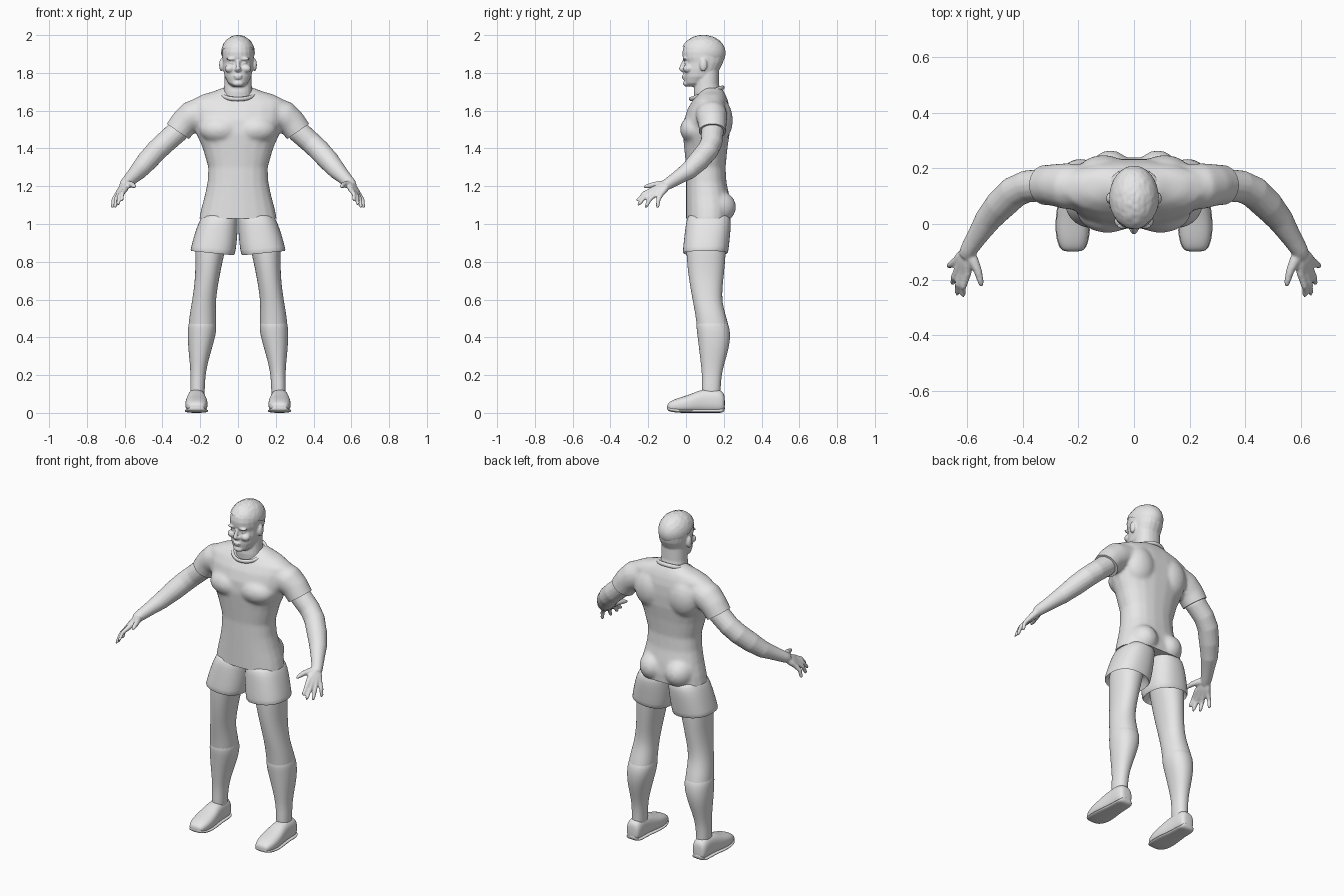
import bpy, bmesh, math
from mathutils import Vector, noise

if "Cube" in bpy.data.objects:
    bpy.data.objects.remove(bpy.data.objects["Cube"])

GREY = bpy.data.materials.new("plain grey")
GREY.use_nodes = True
GREY.diffuse_color = (0.8, 0.8, 0.8, 1)
GREY.node_tree.nodes["Principled BSDF"].inputs["Base Color"].default_value = (0.8, 0.8, 0.8, 1)


def ring(c, u, v, p=2.0, n=20):
    """Superellipse of points around c, spanned by the half axes u and v."""
    pts = []
    for i in range(n):
        a = math.tau * (i + 0.5) / n
        k, s = math.cos(a), math.sin(a)
        pts.append(Vector(c) + Vector(u) * math.copysign(abs(k) ** (2 / p), k)
                   + Vector(v) * math.copysign(abs(s) ** (2 / p), s))
    return pts


def flat_ring(z, cx, hw, front, back, p=2.2, tilt=0.0):
    return ring((cx, (front + back) / 2, z), (hw, 0, tilt), (0, (back - front) / 2, 0), p)


def loft(bm, rings):
    """Closed skin through rings of equal point count."""
    rows = [[bm.verts.new(q) for q in r] for r in rings]
    n = len(rows[0])
    for a, b in zip(rows, rows[1:]):
        for i in range(n):
            bm.faces.new((a[i], a[(i + 1) % n], b[(i + 1) % n], b[i]))
    bm.faces.new(rows[0][::-1])
    bm.faces.new(rows[-1])


def tube(bm, path):
    """Round limb through (x, y, z, radius) stations."""
    pts = [Vector(q[:3]) for q in path]
    rings = []
    for i, c in enumerate(pts):
        t = (pts[min(i + 1, len(pts) - 1)] - pts[max(i - 1, 0)]).normalized()
        u = t.cross(Vector((0, 0.8, 0.6))).normalized()
        rings.append(ring(c, u * path[i][3], t.cross(u) * path[i][3], 2, 16))
    loft(bm, rings)


def blob(bm, c, size):
    vs = bmesh.ops.create_icosphere(bm, subdivisions=3, radius=1)["verts"]
    for v in vs:
        v.co = Vector(c) + Vector([a * b for a, b in zip(v.co, size)])


def mirror(bm):
    out = bmesh.ops.duplicate(bm, geom=bm.verts[:] + bm.edges[:] + bm.faces[:])["geom"]
    for v in out:
        if isinstance(v, bmesh.types.BMVert):
            v.co.x *= -1


def shade(me, angle=50):
    for f in me.polygons:
        f.use_smooth = True
    me.set_sharp_from_angle(angle=math.radians(angle))


def finish(name, bm, voxel=0, relax=0, subdiv=0):
    """Make the object, blending overlapping shapes or subdividing them."""
    bmesh.ops.recalc_face_normals(bm, faces=bm.faces[:])
    me = bpy.data.meshes.new(name)
    bm.to_mesh(me)
    bm.free()
    me.materials.append(GREY)
    ob = bpy.data.objects.new(name, me)
    bpy.context.collection.objects.link(ob)
    if voxel:
        m = ob.modifiers.new("blend", "REMESH")
        m.mode, m.voxel_size = "VOXEL", voxel
        m = ob.modifiers.new("relax", "SMOOTH")
        m.factor, m.iterations = 0.5, relax
    if subdiv:
        m = ob.modifiers.new("round", "SUBSURF")
        m.levels = m.render_levels = subdiv
    bpy.context.view_layer.update()
    deps = bpy.context.evaluated_depsgraph_get()
    ob.data = bpy.data.meshes.new_from_object(ob.evaluated_get(deps))
    ob.modifiers.clear()
    if not ob.data.materials:
        ob.data.materials.append(GREY)
    shade(ob.data)
    return ob


# Shirt: sleeves, chest, shoulder blades and seat blended with the torso
bm = bmesh.new()
tube(bm, [(.1, .13, 1.585, .075), (.19, .132, 1.59, .083), (.245, .136, 1.57, .083),
          (.285, .14, 1.535, .076), (.32, .14, 1.488, .072), (.36, .14, 1.43, .072)])
blob(bm, (.095, .045, 1.5), (.11, .077, .075))
blob(bm, (.11, .17, 1.55), (.1, .078, .12))
blob(bm, (.085, .165, 1.09), (.085, .1, .09))
mirror(bm)
torso = [(.98, .205, 0, .235), (1.03, .206, 0, .238), (1.08, .196, 0, .24), (1.15, .177, 0, .23),
         (1.22, .162, 0, .215), (1.3, .158, 0, .21), (1.4, .187, -.01, .22), (1.48, .222, -.018, .232),
         (1.55, .24, -.012, .235), (1.61, .25, .008, .232), (1.655, .25, .035, .222),
         (1.685, .19, .06, .21), (1.702, .13, .075, .2), (1.72, .085, .09, .19)]
loft(bm, [flat_ring(z, 0, w, f, b, 2.3) for z, w, f, b in torso])
shirt = finish("shirt", bm, .01, 7)

# Straight cuts at the hem and the sleeve ends
bm = bmesh.new()
bm.from_mesh(shirt.data)
cuts = [(0, (0, 0, 1.03), (0, 0, -1))]
cuts += [(s, (s * .318, .14, 1.49), (s * .57, 0, -.82)) for s in (1, -1)]
for s, point, normal in cuts:
    faces = [f for f in bm.faces if s == 0 or f.calc_center_median().x * s > .245]
    edges = list({e for f in faces for e in f.edges})
    verts = list({v for f in faces for v in f.verts})
    bmesh.ops.bisect_plane(bm, geom=verts + edges + faces, plane_co=point,
                           plane_no=normal, clear_outer=True)
bmesh.ops.holes_fill(bm, edges=[e for e in bm.edges if e.is_boundary], sides=0)
bm.to_mesh(shirt.data)
bm.free()
shade(shirt.data)

# Collar
bpy.ops.mesh.primitive_torus_add(major_radius=.09, minor_radius=.009, major_segments=40,
                                 minor_segments=10, location=(0, .11, 1.692),
                                 rotation=(math.radians(20), 0, 0))
collar = bpy.context.object
collar.name = "collar"
collar.scale = (1.03, 1, 1.3)
collar.data.materials.append(GREY)
shade(collar.data)

# Shorts with hollow leg openings
bm = bmesh.new()
loft(bm, [flat_ring(.9, .14, .095, 0, .21), flat_ring(.845, .136, .11, -.01, .215, 2.4, .012),
          flat_ring(.842, .136, .12, -.02, .225, 2.4, .012), flat_ring(.9, .124, .118, -.014, .23, 2.4, .008),
          flat_ring(.97, .112, .112, -.006, .238, 2.4), flat_ring(1.03, .1, .1, .002, .24, 2.4),
          flat_ring(1.06, .09, .085, .02, .22, 2.4)])
mirror(bm)
finish("shorts", bm, subdiv=1)

# Legs and socks share one set of sections
leg = [(.95, .135, .09, 0, .215), (.84, .15, .077, 0, .212), (.72, .162, .064, .012, .2),
       (.6, .18, .062, .034, .187), (.515, .187, .071, .05, .212), (.43, .19, .075, .06, .235),
       (.35, .2, .062, .07, .227), (.27, .207, .046, .08, .203), (.2, .212, .036, .088, .185),
       (.12, .215, .037, .085, .18), (.05, .215, .03, .09, .18)]
bm = bmesh.new()
loft(bm, [flat_ring(*r) for r in leg])
mirror(bm)
finish("legs", bm, subdiv=2)
bm = bmesh.new()
loft(bm, [flat_ring(z, c, w + .003, f - .003, b + .003) for z, c, w, f, b in leg if z < .52])
mirror(bm)
finish("socks", bm, subdiv=2)

# Shoes and soles: stations run from toe to heel
shoe = [(-.1, .03, .015, .045), (-.085, .047, .006, .062), (-.04, .06, 0, .08), (.02, .06, 0, .097),
        (.07, .052, 0, .12), (.12, .047, 0, .128), (.17, .047, 0, .126), (.195, .041, 0, .112),
        (.206, .026, .015, .09)]
for name, grow, low in (("shoes", 0, False), ("soles", .003, True)):
    bm = bmesh.new()
    rings = []
    for y, w, bottom, top in shoe:
        top = bottom + .022 if low else top
        rings.append(ring((.22, y, (bottom + top) / 2), (w + grow, 0, 0), (0, 0, (top - bottom) / 2), 2.5))
    loft(bm, rings)
    mirror(bm)
    finish(name, bm, subdiv=2)

# Arms with hands; each finger runs through the palm to its tip
bm = bmesh.new()
tube(bm, [(.27, .138, 1.55, .05), (.32, .14, 1.49, .06), (.385, .135, 1.432, .058),
          (.43, .115, 1.39, .058), (.48, .068, 1.335, .056), (.525, .015, 1.283, .048),
          (.57, -.055, 1.238, .036), (.595, -.095, 1.213, .031), (.605, -.115, 1.2, .026)])
wrist = Vector((.596, -.092, 1.212))
fingers = [((.598, -.178, 1.182), (.615, -.262, 1.123)), ((.614, -.17, 1.17), (.636, -.256, 1.1)),
           ((.628, -.155, 1.162), (.653, -.217, 1.087)), ((.638, -.132, 1.158), (.667, -.152, 1.085))]
for knuckle, tip in fingers:
    k, t = Vector(knuckle), Vector(tip)
    mid = k.lerp(t, .5) + Vector((.006, -.004, .008))
    tube(bm, [(*wrist, .018), (*wrist.lerp(k, .6), .019), (*k, .015), (*mid, .012),
              (*k.lerp(t, .9), .01), (*t, .006)])
tube(bm, [(*wrist, .018), (.578, -.13, 1.21, .02), (.56, -.17, 1.208, .015),
          (.551, -.205, 1.2, .012), (.547, -.224, 1.195, .007)])
mirror(bm)
finish("arms", bm, .006, 5)

# Head, face and neck
bm = bmesh.new()
blob(bm, (.034, -.007, 1.874), (.028, .012, .008))
blob(bm, (.033, .006, 1.853), (.015, .015, .01))
blob(bm, (.043, .01, 1.822), (.028, .026, .022))
blob(bm, (.011, -.014, 1.818), (.009, .012, .008))
blob(bm, (.088, .092, 1.842), (.012, .02, .034))
mirror(bm)
skull = [(1.728, .03, .005, .08), (1.745, .052, -.008, .11), (1.78, .071, -.012, .155),
         (1.82, .079, -.012, .18), (1.855, .082, -.007, .197), (1.88, .084, -.018, .203),
         (1.91, .084, -.02, .204), (1.94, .078, -.013, .194), (1.97, .056, .014, .166), (1.985, .03, .05, .13)]
loft(bm, [flat_ring(z, 0, w, f, b) for z, w, f, b in skull])
loft(bm, [flat_ring(1.64, 0, .085, .045, .2), flat_ring(1.7, 0, .076, .04, .185),
          flat_ring(1.74, 0, .073, .045, .175), flat_ring(1.82, 0, .07, .05, .175)])
tube(bm, [(0, -.004, 1.872, .009), (0, -.018, 1.845, .01), (0, -.026, 1.822, .013), (0, -.014, 1.808, .01)])
blob(bm, (0, -.012, 1.784), (.024, .011, .006))
blob(bm, (0, -.01, 1.772), (.02, .011, .006))
blob(bm, (0, .004, 1.744), (.03, .02, .017))
finish("head", bm, .005, 4)

# Short rough hair, trimmed along a sloping hairline
bm = bmesh.new()
bmesh.ops.create_icosphere(bm, subdivisions=5, radius=1)
for v in bm.verts:
    d = v.co.copy()
    rough = 1 + .035 * noise.noise(d * 9) * max(0, d.z)
    v.co = Vector((d.x * .089, d.y * .118, d.z * .095)) * rough + Vector((0, .091, 1.905))
low = [v for v in bm.verts if v.co.z < 1.938 - .42 * max(0, v.co.y)]
bmesh.ops.delete(bm, geom=low, context="VERTS")
finish("hair", bm)
